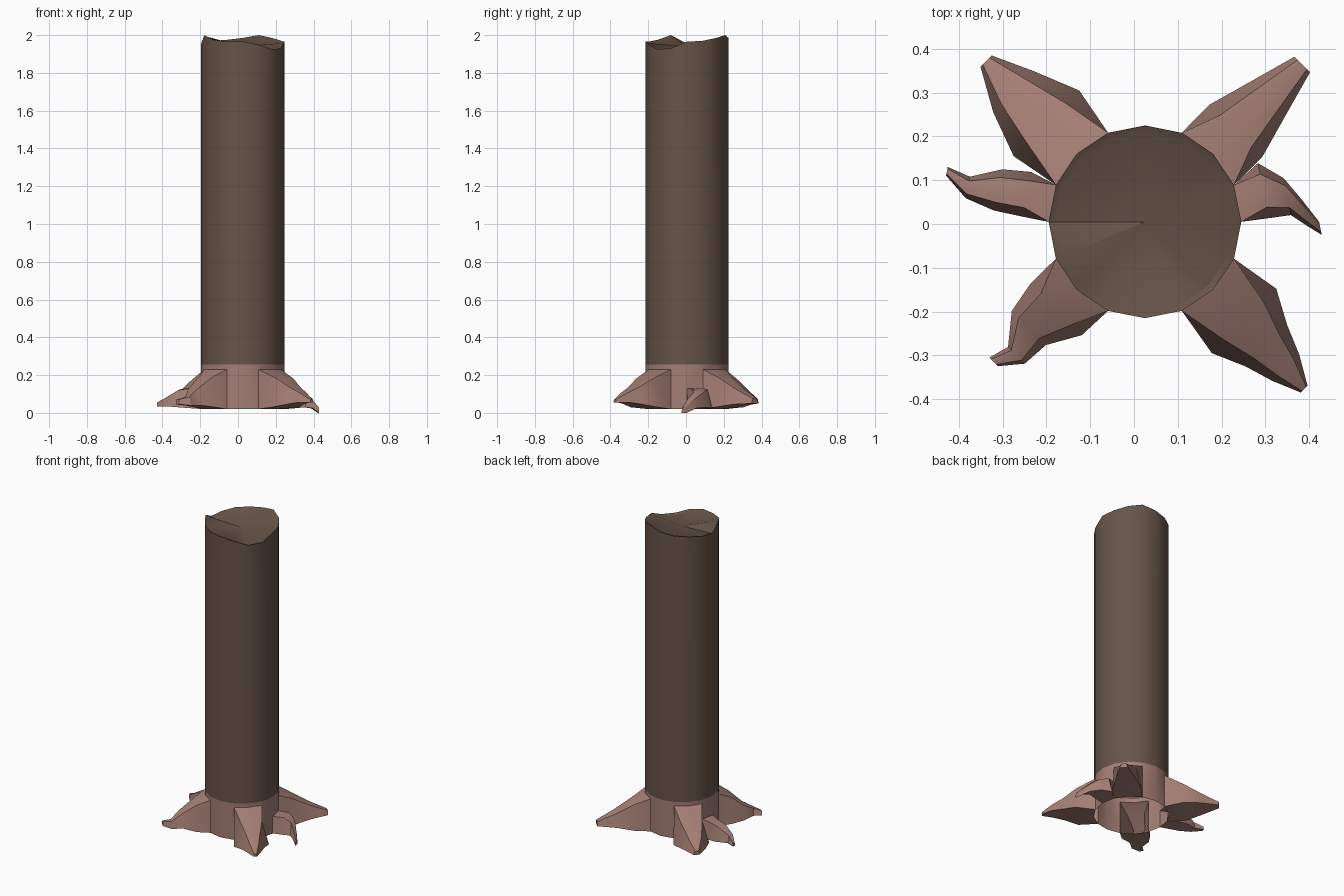
import bpy, bmesh, math
from mathutils import Vector

cube = bpy.data.objects.get("Cube")
if cube:
    bpy.data.objects.remove(cube)

CENTRE = Vector((0.025, 0.005, 0))
RADIUS, SIDES = 0.22, 16
STEP = 360 / SIDES
GROUND, SEAM = 0.02, 0.255


def make_material(name, colour):
    mat = bpy.data.materials.new(name)
    mat.use_nodes = True
    mat.diffuse_color = colour
    mat.node_tree.nodes["Principled BSDF"].inputs["Base Color"].default_value = colour
    return mat


BARK = make_material("dark bark", (0.135, 0.088, 0.064, 1))
ROOT = make_material("reddish root wood", (0.37, 0.21, 0.175, 1))


def polar(angle, radius, z):
    a = math.radians(angle)
    return CENTRE + Vector((radius * math.cos(a), radius * math.sin(a), z))


def bridge(bm, lower, upper):
    n = len(lower)
    for i in range(n):
        j = (i + 1) % n
        bm.faces.new((lower[i], lower[j], upper[j], upper[i]))


def finish(bm, name, mat):
    bmesh.ops.remove_doubles(bm, verts=bm.verts, dist=0.0005)
    mesh = bpy.data.meshes.new(name)
    bm.to_mesh(mesh)
    bm.free()
    mesh.materials.append(mat)
    obj = bpy.data.objects.new(name, mesh)
    bpy.context.collection.objects.link(obj)
    bpy.ops.object.select_all(action="DESELECT")
    obj.select_set(True)
    bpy.context.view_layer.objects.active = obj
    bpy.ops.object.shade_smooth_by_angle(angle=math.radians(30))


# Trunk with a ragged, slightly hollow broken top
rim = [1.965, 1.97, 1.985, 2.0, 1.985, 1.975, 1.97, 1.96,
       1.955, 2.0, 1.975, 1.965, 1.965, 1.95, 1.925, 1.93]
bm = bmesh.new()
bottom = [bm.verts.new(polar(i * STEP, RADIUS, SEAM)) for i in range(SIDES)]
outer = [bm.verts.new(polar(i * STEP, RADIUS, z)) for i, z in enumerate(rim)]
inner = [bm.verts.new(polar(i * STEP, RADIUS - 0.015, z - 0.008)) for i, z in enumerate(rim)]
bridge(bm, bottom, outer)
bridge(bm, outer, inner)
middle = bm.verts.new(CENTRE + Vector((0, 0, 1.94)))
for i in range(SIDES):
    bm.faces.new((inner[i], inner[(i + 1) % SIDES], middle))
finish(bm, "trunk", BARK)


# Roots: each section is (distance, sideways, half width, bottom, top)
def make_root(name, angle, spread, base_top, sections):
    along = polar(angle, 1, 0) - CENTRE
    side = Vector((-along.y, along.x, 0))
    bm = bmesh.new()
    a, b = angle - spread, angle + spread
    mid_radius = RADIUS if spread > STEP / 2 else RADIUS * math.cos(math.radians(spread))
    base = [(a, GROUND), (angle, GROUND), (b, GROUND),
            (b, base_top), (angle, base_top), (a, base_top)]
    loop = [bm.verts.new(polar(t, mid_radius if t == angle else RADIUS, z)) for t, z in base]
    for dist, shift, half, low, high in sections:
        crest = half * 0.6
        ridge = high + half * 0.08
        shape = [(-half, low), (0, low), (half, low), (crest, high), (0, ridge), (-crest, high)]
        ring = [bm.verts.new(CENTRE + along * dist + side * (shift + w) + Vector((0, 0, z)))
                for w, z in shape]
        bridge(bm, loop, ring)
        loop = ring
    bm.faces.new(loop)
    finish(bm, name, ROOT)


WIDE, THIN = STEP, STEP / 2
TALL, SHORT = 0.23, 0.13
make_root("back_left_root", 45, WIDE, TALL, [
    (0.293, 0, 0.085, 0.03, 0.185), (0.40, 0, 0.055, 0.045, 0.125),
    (0.508, 0, 0.025, 0.05, 0.075)])
make_root("left_side_root", THIN, THIN, SHORT, [
    (0.279, 0.017, 0.064, 0.025, 0.125), (0.33, -0.007, 0.043, 0.03, 0.105),
    (0.362, -0.052, 0.03, 0.025, 0.07), (0.39, -0.093, 0.015, 0, 0.03)])
make_root("front_left_root", -45, WIDE, TALL, [
    (0.32, 0, 0.104, 0.03, 0.18), (0.396, -0.004, 0.067, 0.045, 0.135),
    (0.463, -0.008, 0.043, 0.055, 0.105), (0.527, -0.013, 0.011, 0.055, 0.07)])
make_root("front_right_root", 225, WIDE, TALL, [
    (0.285, -0.002, 0.083, 0.03, 0.185), (0.359, -0.016, 0.055, 0.04, 0.125),
    (0.423, 0.008, 0.027, 0.04, 0.085), (0.47, -0.018, 0.014, 0.045, 0.07)])
make_root("right_side_root", 180 - THIN, THIN, SHORT, [
    (0.277, -0.009, 0.052, 0.025, 0.13), (0.343, -0.006, 0.048, 0.03, 0.12),
    (0.412, 0.002, 0.025, 0.035, 0.08), (0.466, -0.025, 0.01, 0.035, 0.055)])
make_root("back_right_root", 135, WIDE, TALL, [
    (0.318, 0, 0.106, 0.03, 0.175), (0.422, 0.002, 0.066, 0.045, 0.12),
    (0.516, -0.003, 0.018, 0.05, 0.075)])

# Root collar: open ring whose wall starts above each root opening
root_tops = {0: SHORT, 7: SHORT}
root_tops.update({i: TALL for i in (1, 2, 5, 6, 9, 10, 13, 14)})
bm = bmesh.new()
for i in range(SIDES):
    low = root_tops.get(i, GROUND)
    corners = [(i, low), (i + 1, low), (i + 1, SEAM), (i, SEAM)]
    bm.faces.new([bm.verts.new(polar(k * STEP, RADIUS, z)) for k, z in corners])
finish(bm, "root_collar", ROOT)
